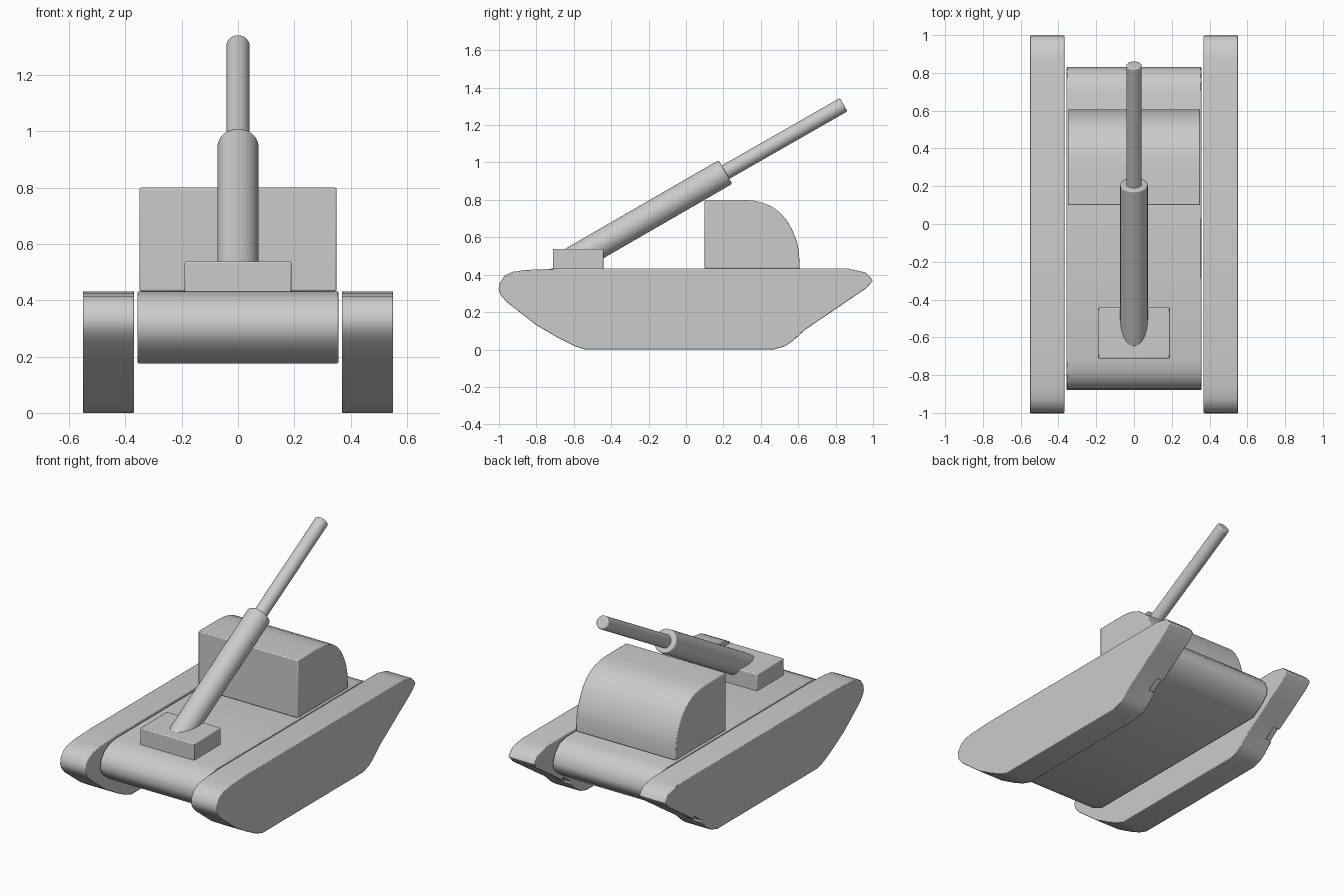
import bpy, bmesh, math
from mathutils import Vector

cube = bpy.data.objects.get("Cube")
if cube:
    bpy.data.objects.remove(cube, do_unlink=True)

grey = bpy.data.materials.new("plain_grey")
grey.use_nodes = True
colour = (0.6, 0.6, 0.6, 1)
grey.diffuse_color = colour
grey.node_tree.nodes["Principled BSDF"].inputs["Base Color"].default_value = colour


def finish(obj, bevel, angle=40):
    obj.data.materials.append(grey)
    bpy.ops.object.select_all(action='DESELECT')
    obj.select_set(True)
    bpy.context.view_layer.objects.active = obj
    mod = obj.modifiers.new("soft_edges", 'BEVEL')
    mod.width, mod.segments = bevel, 2
    mod.limit_method, mod.angle_limit = 'ANGLE', math.radians(50)
    bpy.ops.object.shade_smooth_by_angle(angle=math.radians(angle))


def extrude_profile(name, profile, x0, x1):
    """Side profile of (y, z) points stretched from x0 to x1."""
    bm = bmesh.new()
    sides = []
    for x in (x0, x1):
        sides.append([bm.verts.new((x, y, z)) for y, z in profile])
    n = len(profile)
    bm.faces.new(sides[0])
    bm.faces.new(reversed(sides[1]))
    for i in range(n):
        j = (i + 1) % n
        bm.faces.new((sides[0][i], sides[1][i], sides[1][j], sides[0][j]))
    bmesh.ops.recalc_face_normals(bm, faces=bm.faces)
    mesh = bpy.data.meshes.new(name)
    bm.to_mesh(mesh)
    bm.free()
    obj = bpy.data.objects.new(name, mesh)
    bpy.context.collection.objects.link(obj)
    return obj


def cut_dent(obj, x):
    """Small notch where the rear slope meets the side at x."""
    bpy.ops.mesh.primitive_cube_add(size=1, location=(x, 0.68, 0.122))
    cutter = bpy.context.object
    cutter.scale = (0.09, 0.09, 0.05)
    cutter.rotation_euler.x = math.radians(37)
    cutter.hide_render = True
    mod = obj.modifiers.new("dent", 'BOOLEAN')
    mod.object, mod.operation, mod.solver = cutter, 'DIFFERENCE', 'EXACT'
    bpy.context.view_layer.objects.active = obj
    bpy.ops.object.modifier_apply(modifier=mod.name)
    bpy.data.objects.remove(cutter, do_unlink=True)


def tube(name, start, end, radius):
    a, b = Vector((0, *start)), Vector((0, *end))
    bpy.ops.mesh.primitive_cylinder_add(vertices=32, radius=radius,
                                        depth=(b - a).length, location=(a + b) / 2)
    obj = bpy.context.object
    obj.name = name
    obj.rotation_euler = (b - a).to_track_quat('Z', 'Y').to_euler()
    finish(obj, 0.008)


# Tracks, each with a small dent low on the rear slope
track = [(-0.97, 0.395), (-0.93, 0.415), (-0.86, 0.425), (-0.7, 0.432), (0.87, 0.432),
         (0.96, 0.412), (0.985, 0.388), (0.998, 0.365), (0.96, 0.325), (0.86, 0.257),
         (0.74, 0.175), (0.64, 0.108), (0.57, 0.045), (0.53, 0.018), (0.47, 0.0),
         (-0.54, 0.0), (-0.6, 0.02), (-0.68, 0.06), (-0.8, 0.13),
         (-0.96, 0.255), (-0.99, 0.29), (-1.002, 0.32), (-0.997, 0.355)]
for side, x0 in (("left", 0.369), ("right", -0.551)):
    obj = extrude_profile(side + "_track", track, x0, x0 + 0.182)
    cut_dent(obj, x0)
    finish(obj, 0.006)

# Hull between the tracks
hull = [(-0.72, 0.432), (0.7, 0.432), (0.765, 0.415), (0.81, 0.37), (0.832, 0.315),
        (0.825, 0.275), (0.78, 0.23), (0.7, 0.175), (-0.73, 0.175), (-0.8, 0.205),
        (-0.855, 0.25), (-0.88, 0.3), (-0.87, 0.35), (-0.835, 0.395), (-0.785, 0.42)]
finish(extrude_profile("hull", hull, -0.357, 0.357), 0.006)

# Cab with a rounded back
cab = [(0.1, 0.432), (0.1, 0.8), (0.3, 0.8), (0.36, 0.796), (0.41, 0.785), (0.46, 0.764),
       (0.505, 0.73), (0.54, 0.69), (0.57, 0.635), (0.592, 0.58), (0.602, 0.53),
       (0.607, 0.47), (0.607, 0.432)]
finish(extrude_profile("cab", cab, -0.35, 0.35), 0.006)

# Gun mount and the two-stage barrel
mount = [(-0.712, 0.425), (-0.712, 0.538), (-0.442, 0.538), (-0.442, 0.425)]
finish(extrude_profile("gun_mount", mount, -0.19, 0.19), 0.006)
tube("barrel_sleeve", (-0.615, 0.472), (0.211, 0.949), 0.073)
tube("barrel", (0.15, 0.913), (0.843, 1.309), 0.041)
